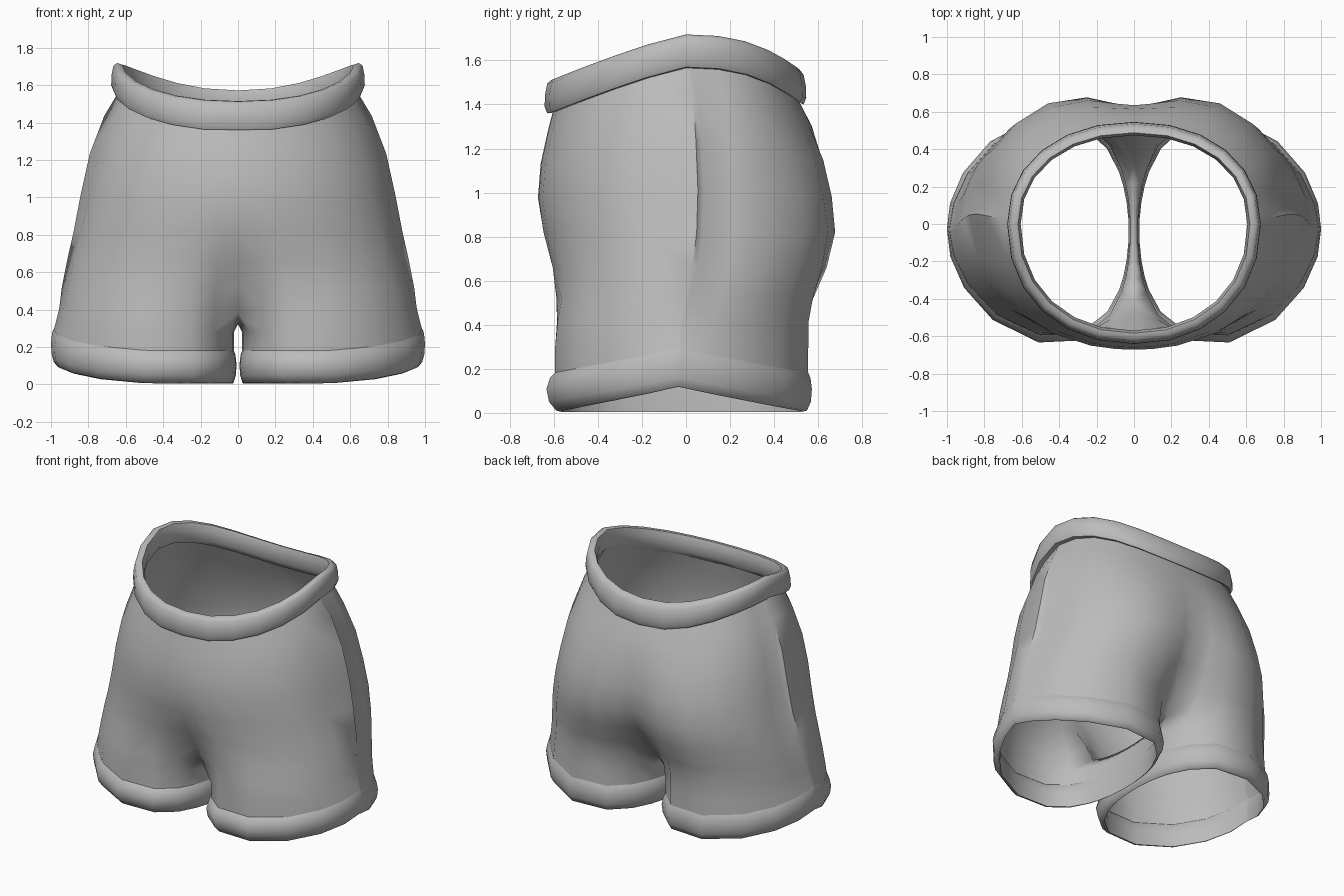
import bpy, bmesh, math

if "Cube" in bpy.data.objects:
    bpy.data.objects.remove(bpy.data.objects["Cube"])

cloth = bpy.data.materials.new("grey_cloth")
cloth.diffuse_color = (0.5, 0.5, 0.5, 1)
cloth.use_nodes = True
cloth.node_tree.nodes["Principled BSDF"].inputs["Base Color"].default_value = cloth.diffuse_color


def oval(deg, p, rx, front, back):
    """Point on a slightly squared oval with different front and back depth."""
    c, s = math.cos(math.radians(deg)), math.sin(math.radians(deg))
    x = math.copysign(abs(c) ** (2 / p), c) * rx
    y = math.copysign(abs(s) ** (2 / p), s) * (back if s > 0 else front)
    return x, y


def waist_z(y):
    """Lower edge of the waistband: high at the sides, dipping front and back."""
    if y < 0:
        return 1.57 - 0.21 * min(1, -y / 0.62) ** 1.2
    return 1.57 - 0.17 * min(1, y / 0.53) ** 2.5


def bridge(bm, a, b, closed):
    n = len(a)
    for i in range(n if closed else n - 1):
        j = (i + 1) % n
        bm.faces.new((a[i], b[i], b[j], a[j]))


def finish(bm, name, mirror, angle=40):
    bmesh.ops.recalc_face_normals(bm, faces=bm.faces)
    mesh = bpy.data.meshes.new(name)
    bm.to_mesh(mesh)
    bm.free()
    mesh.materials.append(cloth)
    ob = bpy.data.objects.new(name, mesh)
    bpy.context.collection.objects.link(ob)
    if mirror:
        m = ob.modifiers.new("mirror", 'MIRROR')
        m.use_clip = True
        m.merge_threshold = 0.0005
    bpy.ops.object.select_all(action='DESELECT')
    ob.select_set(True)
    bpy.context.view_layer.objects.active = ob
    bpy.ops.object.shade_smooth_by_angle(angle=math.radians(angle))


# Columns of one half, front centre to back centre; the close pair is the side seam
cols = [-90, -84, -75, -60, -45, -30, -15, 0, 1.5, 15, 30, 45, 60, 75, 84, 90]
SEAM = 7
INNER = 6
leg_angles = [a * (1 + 0.667 * (a / 90) ** 2) for a in cols]
leg_angles += [150 + 60 * i / (INNER + 1) for i in range(1, INNER + 1)]


def leg_point(deg, off=0.0, slim=0.0):
    """Leg outline: long rounded outside, flatter inside close to the other leg."""
    c, s = math.cos(math.radians(deg)), math.sin(math.radians(deg))
    off *= 0.3 + 0.7 * abs(s)
    if c > 0:
        rx, p = 0.588 - slim, (1.9 if s > 0 else 1.78)
    else:
        rx, p = 0.38, 2.3
    back_off = off * 0.4 if off > 0 else off
    x, y = oval(deg, p, rx + off, 0.605 + off, 0.578 + back_off)
    return x + 0.4, y - 0.035 * abs(c)


def lift(deg):
    """The leg opening rises toward the outside."""
    a = math.radians(deg)
    return 0.115 * (1 - abs(math.sin(a))) if math.cos(a) > 0 else 0


# Body: height, half width, front depth, back depth, blend to leg, seam, rear crease
rows = [
    (1.50, 0.635, 0.605, 0.515, 0.00, 0.0, 0.00),
    (1.38, 0.705, 0.630, 0.582, 0.00, 0.7, 0.01),
    (1.20, 0.778, 0.660, 0.665, 0.00, 1.0, 0.05),
    (1.00, 0.825, 0.672, 0.715, 0.00, 1.2, 0.08),
    (0.82, 0.860, 0.655, 0.742, 0.03, 1.1, 0.10),
    (0.66, 0.890, 0.630, 0.725, 0.20, 0.8, 0.09),
    (0.52, 0.920, 0.610, 0.680, 0.50, 0.3, 0.06),
    (0.41, 0.955, 0.605, 0.630, 0.80, 0.0, 0.03),
]
bm = bmesh.new()
rings = []
for s, w, f, k, mix, seam, crease in rows:
    ring = []
    for j, a in enumerate(cols):
        x, y = oval(a, 2.2 if a > 0 else 2.12, w, f, k)
        lx, ly = leg_point(leg_angles[j], 0, 0.033)
        x, y = x + (lx - x) * mix, y + (ly - y) * mix
        if j in (0, len(cols) - 1):
            x = 0
        if y > 0:
            y -= crease * math.exp(-(x / 0.25) ** 2)
        z = s
        if s > 0.9:
            z = 0.9 + (s - 0.9) * (waist_z(y) - 0.9) / 0.6
        if j in (SEAM, SEAM + 1):
            x += seam * (0.014 if j == SEAM else -0.014)
            y += seam * 0.045
        ring.append(bm.verts.new((x, y, z)))
    if rings:
        bridge(bm, rings[-1], ring, False)
    rings.append(ring)

# Crotch strip closes the last body ring into a leg ring
last = rings[-1]
last[0].co.z = last[-1].co.z = 0.38
y0, y1 = last[0].co.y, last[-1].co.y
crotch = []
for i in range(1, INNER + 1):
    t = i / (INNER + 1)
    crotch.append(bm.verts.new((0, y1 + (y0 - y1) * t, 0.32 + 0.06 * (2 * t - 1) ** 2)))
prev = last + crotch
for z, rise, slim in ((0.28, 0.5, 0.015), (0.17, 1, 0)):
    ring = []
    for a in leg_angles:
        x, y = leg_point(a, -0.002, slim)
        ring.append(bm.verts.new((x, y, z + lift(a) * rise)))
    bridge(bm, prev, ring, True)
    prev = ring
finish(bm, "shorts_body", True, 50)

# Rolled hem on each leg: outward offset and height of the cross-section
hem = [(-0.002, 0.18), (0.022, 0.155), (0.038, 0.105), (0.026, 0.048), (-0.008, 0.008),
       (-0.026, 0.004), (-0.026, 0.1), (-0.012, 0.17)]
bm = bmesh.new()
loops = []
for off, z in hem:
    ring = []
    for a in leg_angles:
        x, y = leg_point(a, off)
        ring.append(bm.verts.new((x, y, z + lift(a))))
    loops.append(ring)
for i in range(len(loops)):
    bridge(bm, loops[i], loops[(i + 1) % len(loops)], True)
finish(bm, "leg_hem", True, 55)

# Waistband: closed roll that follows the dipping waist
band = [(-0.005, -0.005), (0.028, 0.0), (0.04, 0.03), (0.038, 0.085), (0.028, 0.135),
        (0.008, 0.148), (-0.018, 0.14), (-0.032, 0.09), (-0.022, 0.02)]
bm = bmesh.new()
loops = []
for off, dz in band:
    ring = []
    for i in range(24):
        x, y = oval(i * 15, 2.15, 0.638 + off, 0.602 + off, 0.506 + off)
        ring.append(bm.verts.new((x, y, waist_z(y) + dz)))
    loops.append(ring)
for i in range(len(loops)):
    bridge(bm, loops[i], loops[(i + 1) % len(loops)], True)
finish(bm, "waistband", False, 50)
